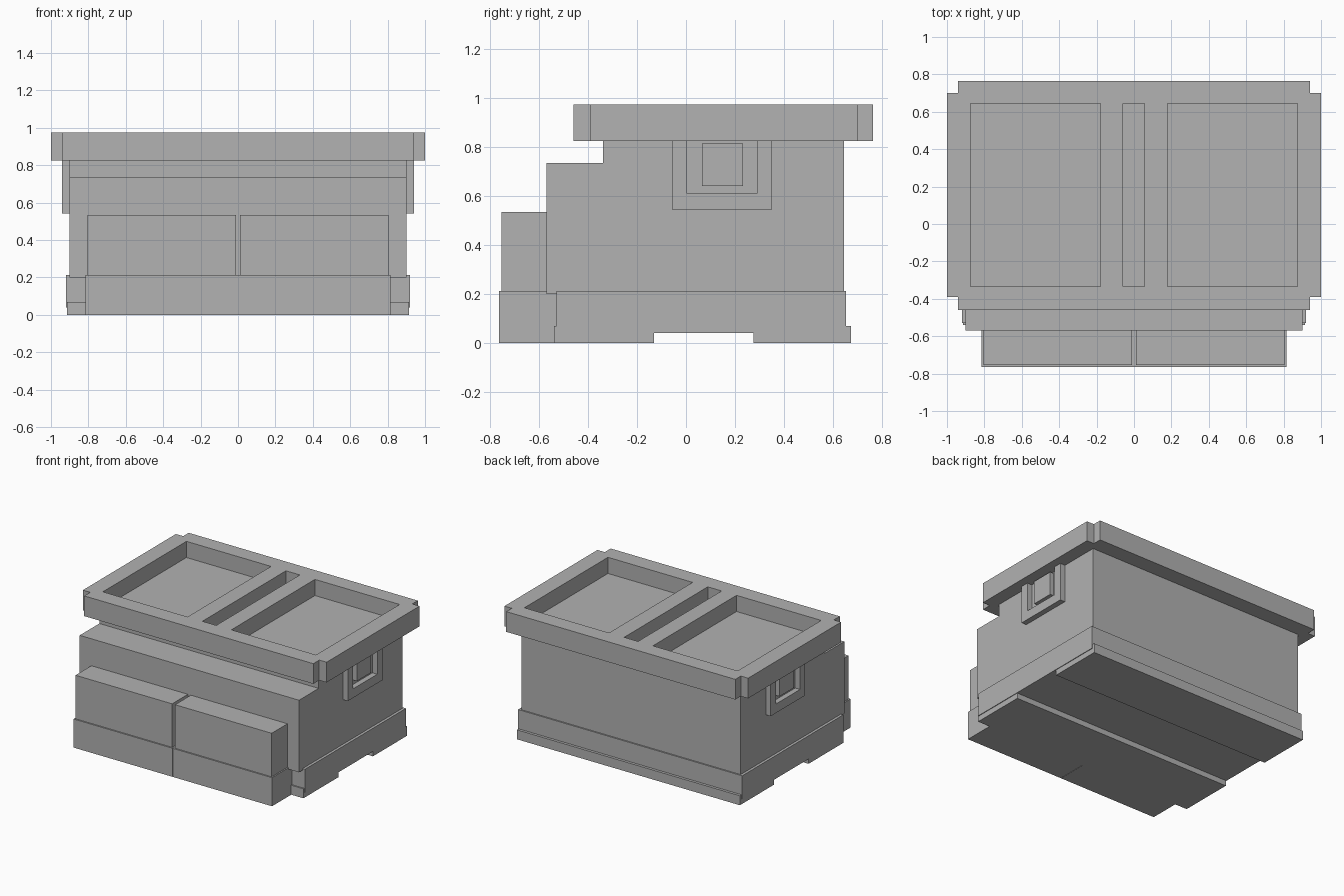
import bpy, bmesh

if "Cube" in bpy.data.objects:
    bpy.data.objects.remove(bpy.data.objects["Cube"])

grey = bpy.data.materials.new("mid_grey")
grey.diffuse_color = (0.445, 0.445, 0.445, 1)
grey.use_nodes = True
grey.node_tree.nodes["Principled BSDF"].inputs["Base Color"].default_value = grey.diffuse_color


def prism(name, points, place, depth):
    """Extrude a flat outline; place maps (u, v) to 3D, depth is the offset vector."""
    bm = bmesh.new()
    face = bm.faces.new([bm.verts.new(place(u, v)) for u, v in points])
    ext = bmesh.ops.extrude_face_region(bm, geom=[face])
    bmesh.ops.translate(bm, vec=depth,
                        verts=[g for g in ext["geom"] if isinstance(g, bmesh.types.BMVert)])
    bmesh.ops.recalc_face_normals(bm, faces=bm.faces)
    mesh = bpy.data.meshes.new(name)
    bm.to_mesh(mesh)
    bm.free()
    mesh.materials.append(grey)
    obj = bpy.data.objects.new(name, mesh)
    bpy.context.collection.objects.link(obj)
    return obj


def box(name, x, y, z):
    pts = [(x[0], y[0]), (x[1], y[0]), (x[1], y[1]), (x[0], y[1])]
    return prism(name, pts, lambda u, v: (u, v, z[0]), (0, 0, z[1] - z[0]))


# Chest body with stepped front, drawn as a side profile
prism("chest_body",
      [(-0.57, 0.2), (0.645, 0.2), (0.645, 0.83), (-0.34, 0.83), (-0.34, 0.735), (-0.57, 0.735)],
      lambda u, v: (-0.9, u, v), (1.8, 0, 0))

# Base skirt and the two feet runners
box("base_skirt", (-0.92, 0.92), (-0.53, 0.655), (0.04, 0.212))
box("front_foot", (-0.915, 0.915), (-0.54, -0.13), (0, 0.07))
box("back_foot", (-0.915, 0.915), (0.275, 0.675), (0, 0.07))

# Lid with notched corners
lid = prism("lid",
            [(-0.94, -0.46), (0.94, -0.46), (0.94, -0.39), (1, -0.39),
             (1, 0.7), (0.94, 0.7), (0.94, 0.765), (-0.94, 0.765),
             (-0.94, 0.7), (-1, 0.7), (-1, -0.39), (-0.94, -0.39)],
            lambda u, v: (u, v, 0.825), (0, 0, 0.15))

# Recesses in the lid top
for x in ((-0.875, -0.18), (-0.058, 0.056), (0.18, 0.875)):
    cutter = box("lid_recess_cutter", x, (-0.335, 0.645), (0.855, 1.1))
    cutter.hide_render = True
    cutter.hide_set(True)
    cutter.display_type = 'WIRE'
    mod = lid.modifiers.new("recess", 'BOOLEAN')
    mod.operation = 'DIFFERENCE'
    mod.solver = 'EXACT'
    mod.object = cutter
# Bake the cuts and drop the cutters
dg = bpy.context.evaluated_depsgraph_get()
cut_mesh = bpy.data.meshes.new_from_object(lid.evaluated_get(dg))
lid.modifiers.clear()
lid.data = cut_mesh
for o in [o for o in bpy.data.objects if o.name.startswith("lid_recess_cutter")]:
    bpy.data.objects.remove(o)

for side, s in (("left", -1), ("right", 1)):
    # Front drawers: wide lower box and slimmer upper box
    box(side + "_lower_drawer", sorted((s * 0.001, s * 0.815)), (-0.765, -0.53), (0, 0.212))
    box(side + "_upper_drawer", sorted((s * 0.012, s * 0.805)), (-0.755, -0.56), (0.2, 0.535))
    # U-shaped side handle and the latch plate inside it
    prism(side + "_handle",
          [(-0.055, 0.828), (-0.055, 0.543), (0.35, 0.543), (0.35, 0.828),
           (0.29, 0.828), (0.29, 0.61), (0.005, 0.61), (0.005, 0.828)],
          lambda u, v: (s * 0.89, u, v), (s * 0.05, 0, 0))
    box(side + "_latch_plate", sorted((s * 0.89, s * 0.93)), (0.065, 0.232), (0.642, 0.815))
